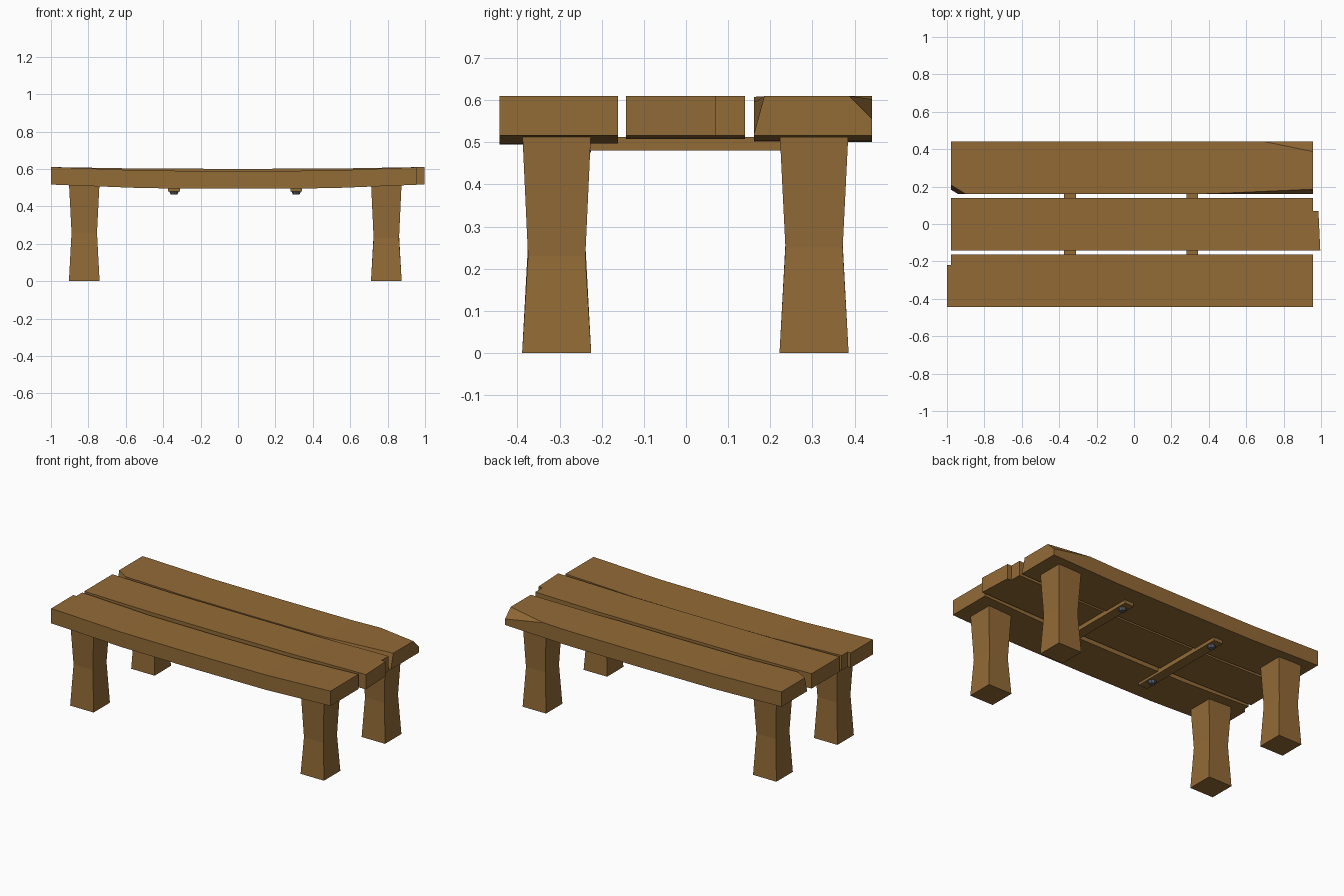
import bpy, bmesh
from mathutils import Vector

if "Cube" in bpy.data.objects:
    bpy.data.objects.remove(bpy.data.objects["Cube"])


def material(name, rgb):
    m = bpy.data.materials.new(name)
    m.diffuse_color = (*rgb, 1)
    m.use_nodes = True
    m.node_tree.nodes["Principled BSDF"].inputs["Base Color"].default_value = m.diffuse_color
    return m


wood = material("brown wood", (0.29, 0.145, 0.037))
steel = material("grey blue steel", (0.10, 0.115, 0.14))


def finish(bm, name, mat):
    bmesh.ops.recalc_face_normals(bm, faces=bm.faces)
    me = bpy.data.meshes.new(name)
    bm.to_mesh(me)
    bm.free()
    me.materials.append(mat)
    ob = bpy.data.objects.new(name, me)
    bpy.context.collection.objects.link(ob)
    return ob


def loft(bm, rings):
    """Skin equal-length rings of points and cap both ends."""
    vs = [[bm.verts.new(p) for p in r] for r in rings]
    n = len(vs[0])
    for a, b in zip(vs, vs[1:]):
        for i in range(n):
            bm.faces.new((a[i], a[(i + 1) % n], b[(i + 1) % n], b[i]))
    bm.faces.new(vs[0])
    bm.faces.new(vs[-1])


def plank(name, y0, y1, sag, split=None, step=None, chips=()):
    """Sagging plank; step = (end, side, dx near y0, dx near y1) lengthens part of one end."""
    bm = bmesh.new()
    ys = [(y0, y1)] if split is None else [(y0, split), (split, y1)]
    cols = [y0] + [b for a, b in ys]
    rings = []
    for x, k in ((-0.978, 0), (-0.5, 0.88), (0, 1), (0.5, 0.88), (0.958, 0)):
        d = sag * k
        rings.append([(x, y, 0.516 - d) for y in cols] +
                     [(x, y, 0.61 - d) for y in reversed(cols)])
    loft(bm, rings)
    if step:
        # broken end: split the end face, then push one part outwards
        end, side, da, db = step
        ex = -0.978 if end < 0 else 0.958
        pair = [v for v in bm.verts if abs(v.co.x - ex) < 1e-4 and abs(v.co.y - split) < 1e-4]
        bmesh.ops.connect_verts(bm, verts=pair)
        bm.faces.ensure_lookup_table()
        face = [f for f in bm.faces
                if all(abs(v.co.x - ex) < 1e-4 for v in f.verts)
                and (f.calc_center_median().y - split) * side > 0][0]
        new = bmesh.ops.extrude_discrete_faces(bm, faces=[face])["faces"][0]
        for v in new.verts:
            v.co.x += end * (da if abs(v.co.y - y0) < 1e-4 else db)
    for pts in chips:
        # chipped corner: slice off the side away from the plank centre
        a, b, c = map(Vector, pts)
        n = (b - a).cross(c - a).normalized()
        if n.dot(Vector((0, (y0 + y1) / 2, 0.55)) - a) > 0:
            n.negate()
        r = bmesh.ops.bisect_plane(bm, geom=bm.verts[:] + bm.edges[:] + bm.faces[:],
                                   plane_co=a, plane_no=n, clear_outer=True)
        cut = [e for e in bm.edges if e.is_boundary]
        bmesh.ops.holes_fill(bm, edges=cut, sides=0)
    return finish(bm, name, wood)


# Table top
plank("front_plank", -0.443, -0.162, 0.021, -0.22, (-1, -1, 0.022, 0.022))
plank("middle_plank", -0.142, 0.14, 0.009, 0.07, (1, -1, 0.038, 0.028))
plank("back_plank", 0.161, 0.442, 0.015, chips=(
    ((0.68, 0.442, 0.604), (0.958, 0.387, 0.61), (0.958, 0.442, 0.555)),
    ((0.35, 0.161, 0.599), (0.958, 0.186, 0.61), (0.958, 0.161, 0.518)),
    ((-0.978, 0.208, 0.61), (-0.90, 0.161, 0.609), (-0.978, 0.183, 0.516))))


# Legs, pinched at the waist
def leg(name, cx, cy, waist):
    bm = bmesh.new()
    rings = []
    for z, h in ((0, 0.082), (waist, 0.068), (0.512, 0.081)):
        rings.append([(cx + sx * h, cy + sy * h, z)
                      for sx, sy in ((-1, -1), (1, -1), (1, 1), (-1, 1))])
    loft(bm, rings)
    finish(bm, name, wood)


leg("front_left_leg", -0.822, -0.307, 0.26)
leg("front_right_leg", 0.793, -0.307, 0.23)
leg("back_left_leg", -0.822, 0.304, 0.26)
leg("back_right_leg", 0.793, 0.304, 0.25)

# Cross battens with hex bolts
for side, x in (("left", -0.342), ("right", 0.311)):
    bm = bmesh.new()
    bmesh.ops.create_cube(bm, size=1)
    for v in bm.verts:
        v.co = Vector((x + v.co.x * 0.063, v.co.y * 0.66, 0.497 + v.co.z * 0.032))
    finish(bm, side + "_batten", wood)
    for end, y in (("front", -0.25), ("back", 0.27)):
        bm = bmesh.new()
        bmesh.ops.create_cone(bm, cap_ends=True, segments=8, radius1=0.018,
                              radius2=0.026, depth=0.018)
        for v in bm.verts:
            v.co += Vector((x, y, 0.473))
        finish(bm, f"{side}_{end}_bolt", steel)
